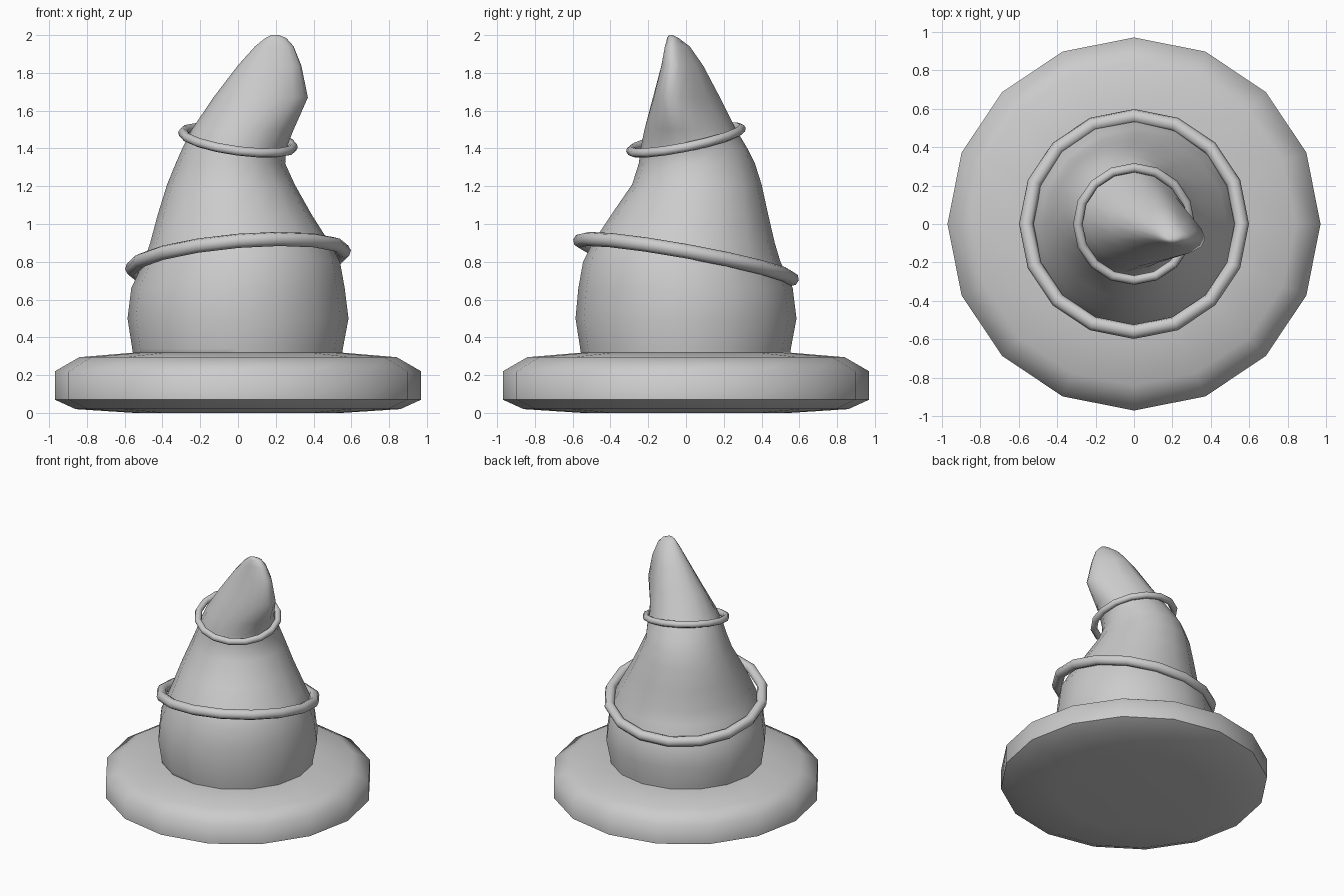
import bpy, bmesh
from math import cos, sin, pi, radians
from mathutils import Vector

if "Cube" in bpy.data.objects:
    bpy.data.objects.remove(bpy.data.objects["Cube"])

SIDES = 16


def loft(name, rings, angle):
    """Skin a list of closed vertex rings and cap both ends."""
    bm = bmesh.new()
    rows = [[bm.verts.new(p) for p in ring] for ring in rings]
    n = len(rows[0])
    for a, b in zip(rows, rows[1:]):
        for i in range(n):
            j = (i + 1) % n
            bm.faces.new((a[i], a[j], b[j], b[i]))
    bm.faces.new(rows[0][::-1])
    bm.faces.new(rows[-1])
    return finish(name, bm, angle)


def finish(name, bm, angle):
    bmesh.ops.recalc_face_normals(bm, faces=bm.faces)
    mesh = bpy.data.meshes.new(name)
    bm.to_mesh(mesh)
    bm.free()
    obj = bpy.data.objects.new(name, mesh)
    bpy.context.collection.objects.link(obj)
    bpy.ops.object.select_all(action='DESELECT')
    obj.select_set(True)
    bpy.context.view_layer.objects.active = obj
    bpy.ops.object.shade_smooth_by_angle(angle=radians(angle))
    return obj


def section(z, x0, x1, y0, y1, pinch=0, shear=0):
    """Oval slice from its extents; the +x side can be pinched and shifted in y."""
    pts = []
    for i in range(SIDES):
        c, s = cos(2 * pi * i / SIDES), sin(2 * pi * i / SIDES)
        k = max(c, 0)
        pts.append(((x0 + x1) / 2 + (x1 - x0) / 2 * c,
                    (y0 + y1) / 2 + (y1 - y0) / 2 * s * (1 - pinch * k) + shear * k, z))
    return pts


def band(name, z, radius, tube, slope_x, slope_y):
    """Ring lying on the tilted plane z + slope_x * x + slope_y * y."""
    bm = bmesh.new()
    up = Vector((-slope_x, -slope_y, 1)).normalized()
    rows = []
    for i in range(SIDES):
        a = 2 * pi * i / SIDES
        x, y = radius * cos(a), radius * sin(a)
        mid = Vector((x, y, z + slope_x * x + slope_y * y))
        out = (mid - Vector((0, 0, z))).normalized()
        rows.append([bm.verts.new(mid + tube * (out * cos(b) + up * sin(b)))
                     for b in (2 * pi * k / 8 for k in range(8))])
    for i in range(SIDES):
        a, b = rows[i], rows[(i + 1) % SIDES]
        for k in range(8):
            m = (k + 1) % 8
            bm.faces.new((a[k], b[k], b[m], a[m]))
    return finish(name, bm, 60)


# Thick round brim
profile = [(0.55, 0), (0.86, 0.02), (0.97, 0.07), (0.97, 0.22), (0.84, 0.295), (0.54, 0.32)]
loft("brim", [section(z, -r, r, -r, r) for r, z in profile], 60)

# Crown: bulging base, leaning neck, bent tip
slices = [
    (0.28, -.55, .55, -.55, .55),
    (0.34, -.56, .555, -.56, .555),
    (0.50, -.585, .585, -.585, .585),
    (0.66, -.565, .565, -.57, .565),
    (0.80, -.50, .54, -.545, .50),
    (0.90, -.465, .485, -.495, .47),
    (1.05, -.425, .39, -.395, .435),
    (1.21, -.375, .30, -.285, .40),
    (1.32, -.33, .25, -.25, .365),
    (1.40, -.295, .255, -.24, .325),
    (1.50, -.245, .295, -.22, .265, .2, -.04),
    (1.67, -.13, .37, -.175, .18, .35, -.08),
    (1.84, 0, .335, -.13, .09, .3, -.05),
    (1.94, .09, .295, -.11, .02, .2, -.03),
    (1.985, .145, .255, -.10, -.04),
    (2.0, .175, .215, -.09, -.07),
]
loft("crown", [section(*s) for s in slices], 80)

# Two tilted bands
band("lower_band", 0.81, 0.56, 0.038, 0.083, -0.18)
band("upper_band", 1.445, 0.292, 0.025, -0.13, 0.2)
